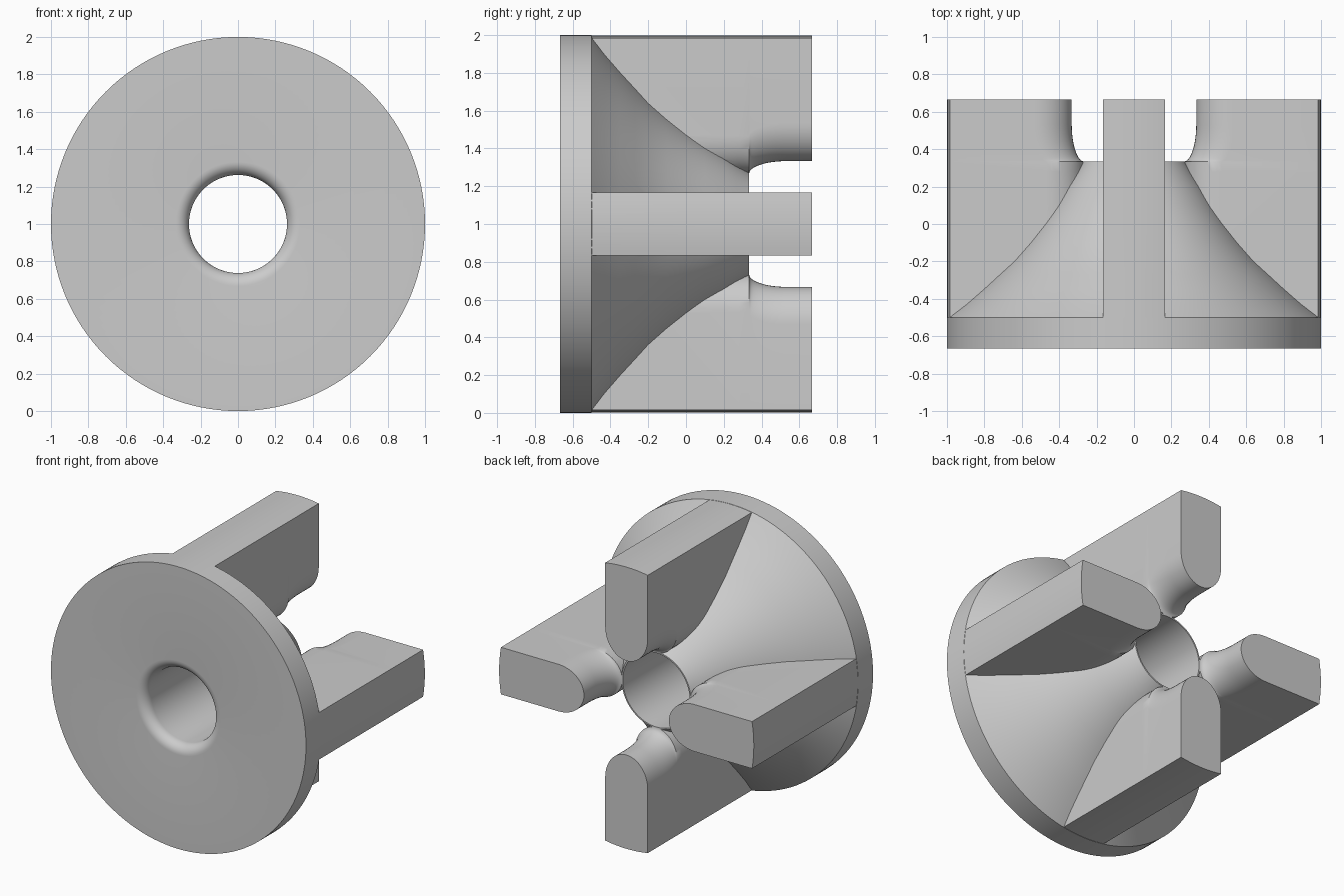
import bpy, bmesh, math
from mathutils import Matrix, Vector

if "Cube" in bpy.data.objects:
    bpy.data.objects.remove(bpy.data.objects["Cube"])

SEG = 128
HALF = 1 / 6          # half rib width
BORE = 0.262
BACK = 2 / 3

grey = bpy.data.materials.new("light grey")
grey.diffuse_color = (0.6, 0.6, 0.6, 1)
grey.use_nodes = True
grey.node_tree.nodes["Principled BSDF"].inputs["Base Color"].default_value = grey.diffuse_color


def make_object(name, bm):
    bmesh.ops.recalc_face_normals(bm, faces=bm.faces)
    mesh = bpy.data.meshes.new(name)
    bm.to_mesh(mesh)
    bm.free()
    mesh.materials.append(grey)
    ob = bpy.data.objects.new(name, mesh)
    bpy.context.collection.objects.link(ob)
    return ob


# Flanged hub: (radius, y) profile turned about the y axis
profile = [(1, -BACK), (1, -0.5), (0.91, -0.43), (0.82, -0.35), (0.735, -0.27),
           (0.66, -0.2), (0.575, -0.1), (0.5, 0), (0.43, 0.1), (0.368, 0.2),
           (0.315, 0.27), (0.272, 1 / 3), (BORE, 1 / 3)]
f = 0.07              # rounded lip at the front of the bore
for i in range(9):
    a = math.pi / 2 * i / 8
    profile.append((BORE + f * (1 - math.cos(a)), -BACK + f * (1 - math.sin(a))))

bm = bmesh.new()
rings = []
for k in range(SEG):
    a = 2 * math.pi * k / SEG
    rings.append([bm.verts.new((r * math.cos(a), y, 1 + r * math.sin(a))) for r, y in profile])
n = len(profile)
for k in range(SEG):
    p, q = rings[k], rings[(k + 1) % SEG]
    for i in range(n):
        j = (i + 1) % n
        bm.faces.new((p[i], p[j], q[j], q[i]))
hub = make_object("flanged_hub", bm)


# Rib cross-section: curved outside, flat sides, rounded inner nose
def rib_section(apex):
    pts = []
    for i in range(9):
        x = HALF * (1 - i / 4)
        pts.append((x, math.sqrt(0.9985 ** 2 - x * x)))
    for i in range(25):
        a = math.pi * i / 24
        pts.append((-HALF * math.cos(a), apex + 0.2 * (1 - math.sin(a))))
    return pts


stations = [(-0.56, 0.268), (0.28, 0.268)]
for i in range(13):
    t = (i / 12) ** 1.5
    rise = math.sqrt(1 - (1 - t) ** 2)
    stations.append((1 / 3 + 0.2 * t, 0.266 + 0.067 * rise))
stations.append((BACK, 1 / 3))

bm = bmesh.new()
for k in range(4):
    rot = Matrix.Rotation(k * math.pi / 2, 4, 'Y')
    loops = [[bm.verts.new(rot @ Vector((x, y, z)) + Vector((0, 0, 1)))
              for x, z in rib_section(apex)] for y, apex in stations]
    m = len(loops[0])
    for p, q in zip(loops, loops[1:]):
        for i in range(m):
            j = (i + 1) % m
            bm.faces.new((p[i], p[j], q[j], q[i]))
    bm.faces.new(loops[0])
    bm.faces.new(loops[-1])
ribs = make_object("ribs", bm)

# Merge the ribs into the hub
mod = hub.modifiers.new("join_ribs", 'BOOLEAN')
mod.operation = 'UNION'
mod.solver = 'EXACT'
mod.object = ribs
bpy.context.view_layer.objects.active = hub
hub.select_set(True)
ribs.select_set(False)
bpy.ops.object.modifier_apply(modifier=mod.name)
bpy.data.objects.remove(ribs)
bpy.ops.object.shade_smooth_by_angle(angle=math.radians(30))
